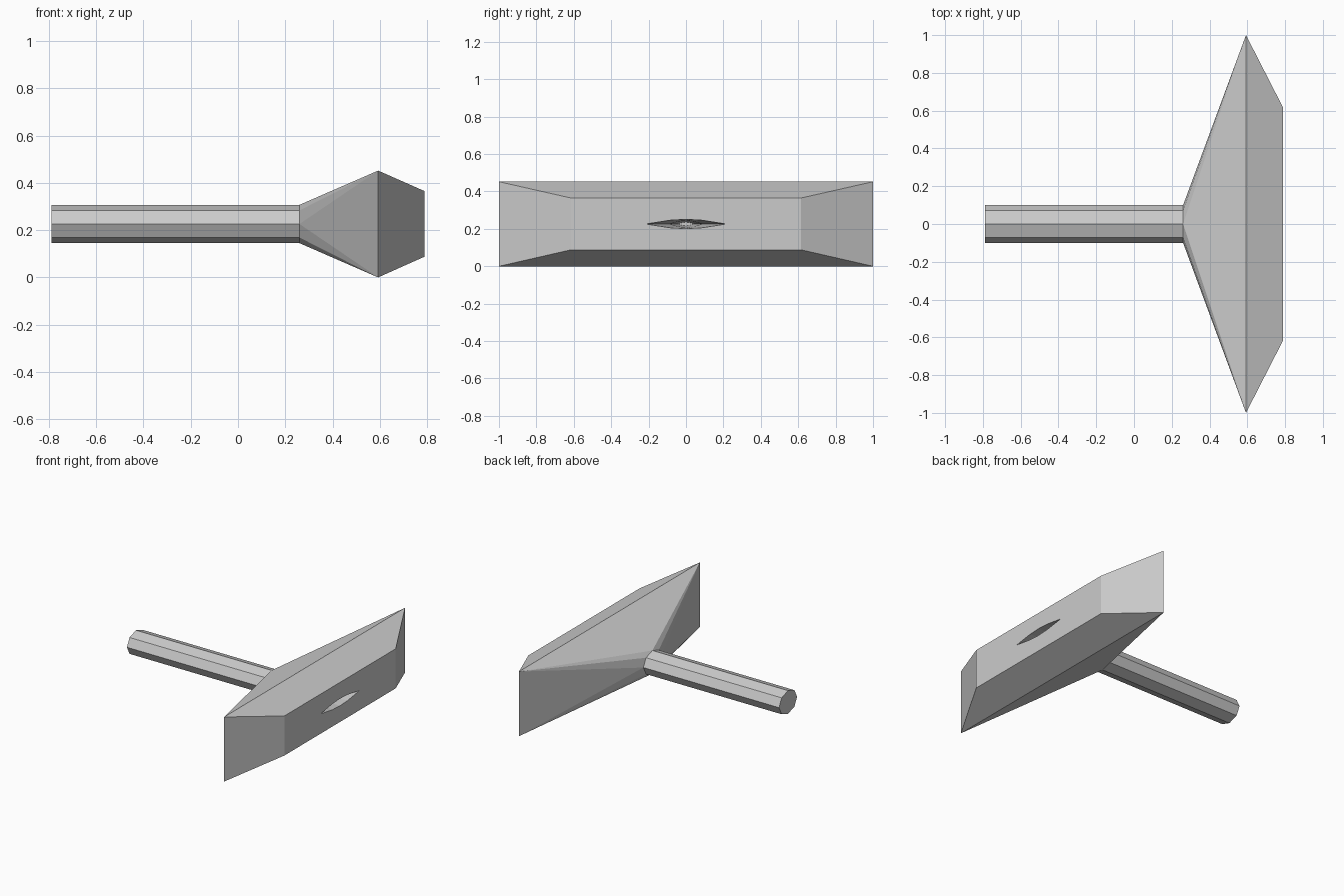
import bpy, bmesh
from math import cos, sin, pi

if "Cube" in bpy.data.objects:
    bpy.data.objects.remove(bpy.data.objects["Cube"])

ZC = 0.226


def oval(x, ry, rz, n=8):
    return [(x, ry * cos(2 * pi * i / n), ZC + rz * sin(2 * pi * i / n)) for i in range(n)]


def rect(x, hy, z0, z1):
    return [(x, y, z) for y in (-hy, hy) for z in (z0, z1)]


def finish(name, bm):
    bmesh.ops.recalc_face_normals(bm, faces=bm.faces)
    me = bpy.data.meshes.new(name)
    bm.to_mesh(me)
    bm.free()
    ob = bpy.data.objects.new(name, me)
    bpy.context.collection.objects.link(ob)
    return ob


def loft(name, rings):
    bm = bmesh.new()
    vs = [[bm.verts.new(p) for p in r] for r in rings]
    n = len(vs[0])
    for a, b in zip(vs, vs[1:]):
        for i in range(n):
            j = (i + 1) % n
            bm.faces.new((a[i], a[j], b[j], b[i]))
    bm.faces.new(vs[0])
    bm.faces.new(vs[-1])
    return finish(name, bm)


def hull(name, points):
    bm = bmesh.new()
    for p in points:
        bm.verts.new(p)
    bmesh.ops.convex_hull(bm, input=bm.verts)
    bmesh.ops.dissolve_limit(bm, angle_limit=0.01, verts=bm.verts, edges=bm.edges)
    return finish(name, bm)


# Handle tube
loft("handle", [oval(-0.79, 0.1, 0.081), oval(0.262, 0.1, 0.081)])

# Wide flared head: oval neck, widest rectangle, smaller front face
head = hull("head", oval(0.26, 0.1, 0.081) + rect(0.593, 1.0, 0, 0.452)
            + rect(0.79, 0.615, 0.088, 0.365))


# Narrow diamond-shaped opening that tapers into the head
def slot(x, hy, hz):
    return [(x, y * hy, ZC + z * hz) for y, z in
            ((1, 0), (0.4, 0.8), (0, 1), (-0.4, 0.8), (-1, 0), (-0.4, -0.8), (0, -1), (0.4, -0.8))]


cutter = loft("slot_cutter", [slot(0.8, 0.219, 0.0255), slot(0.79, 0.215, 0.025),
                              slot(0.59, 0.09, 0.018), slot(0.32, 0.045, 0.01)])
cutter.hide_render = True
cutter.hide_set(True)
mod = head.modifiers.new("slot", 'BOOLEAN')
mod.operation = 'DIFFERENCE'
mod.solver = 'EXACT'
mod.object = cutter
